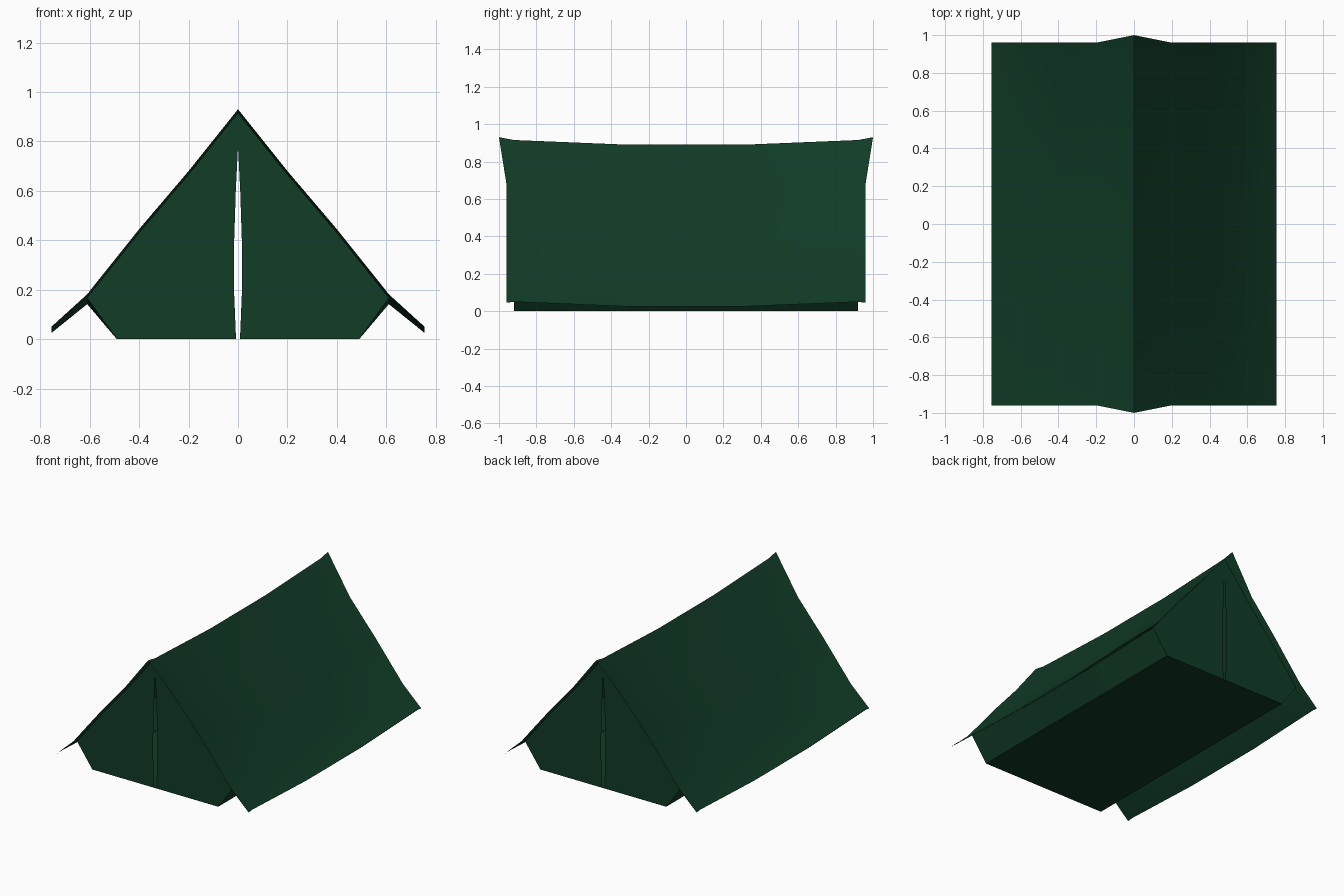
import bpy, math

if "Cube" in bpy.data.objects:
    bpy.data.objects.remove(bpy.data.objects["Cube"])

green = bpy.data.materials.new("dark_green_canvas")
green.diffuse_color = (0.0055, 0.045, 0.02, 1)
green.use_nodes = True
green.node_tree.nodes["Principled BSDF"].inputs["Base Color"].default_value = green.diffuse_color

# half section of the fly sheet, ridge to eave: x, z
PROFILE = [(0, 0.93), (0.2, 0.68), (0.4, 0.445), (0.61, 0.182), (0.755, 0.045)]
# lengthwise stations: y, sag
STATIONS = [(-0.96, 0), (-0.92, 0.015), (-0.31, 0.04),
            (0.31, 0.04), (0.92, 0.015), (0.96, 0)]


def section(y, sag):
    """Right half of the sheet at one station."""
    pts = []
    for i, (x, z) in enumerate(PROFILE):
        dz = -sag
        if i == 4 and sag:
            dz += 0.02
        yy = math.copysign(1.0, y) if (i == 0 and sag == 0) else y
        pts.append((x, yy, z + dz))
    return pts


def make(name, verts, faces, smooth=False):
    me = bpy.data.meshes.new(name)
    me.from_pydata(verts, [], faces)
    me.validate()
    me.materials.append(green)
    ob = bpy.data.objects.new(name, me)
    bpy.context.collection.objects.link(ob)
    bpy.context.view_layer.objects.active = ob
    bpy.ops.object.select_all(action='DESELECT')
    ob.select_set(True)
    if smooth:
        bpy.ops.object.shade_smooth_by_angle(angle=math.radians(25))
    return ob


def loft(name, rows, smooth=False):
    n = len(rows[0])
    verts = [p for r in rows for p in r]
    faces = [(a * n + i, a * n + i + 1, (a + 1) * n + i + 1, (a + 1) * n + i)
             for a in range(len(rows) - 1) for i in range(n - 1)]
    return make(name, verts, faces, smooth)


def mirrored(half):
    return [(-x, y, z) for x, y, z in reversed(half)] + half[1:]


# fly sheet with sagging ridge and flared ends
rows = [mirrored(section(y, s)) for y, s in STATIONS]
loft("fly_sheet", [list(reversed(r)) for r in rows], True)

# low inner side walls, from groundsheet edge to the fold of the sheet
for side, label in ((1, "right"), (-1, "left")):
    wall = []
    for y, s in STATIONS[1:-1]:
        x, _, z = section(y, s)[3]
        pair = [(side * x, y, z), (side * 0.49, y, 0)]
        wall.append(pair if side < 0 else pair[::-1])
    if side > 0:
        wall = [r[::-1] for r in wall]
        wall.reverse()
    loft(label + "_side_wall", wall)

# groundsheet
make("groundsheet", [(-0.49, -0.92, 0), (-0.49, 0.92, 0),
                     (0.49, 0.92, 0), (0.49, -0.92, 0)], [(0, 1, 2, 3)])

# end walls: two door panels each, with a narrow open slit between them
SLIT = [(0, 0.78), (0.009, 0.6), (0.017, 0.35), (0.017, 0.22), (0.008, 0)]
for y, label in ((-0.92, "front"), (0.92, "back")):
    roof = section(y, 0.015)[:4]
    for side, half in ((1, "right"), (-1, "left")):
        loop = [(p[0], p[2]) for p in roof] + [(0.49, 0)] + SLIT[::-1]
        verts = [(side * x, y, z) for x, z in loop]
        face = list(range(len(verts)))
        if side * y < 0:
            face.reverse()
        make(f"{label}_{half}_door_panel", verts, [face])
